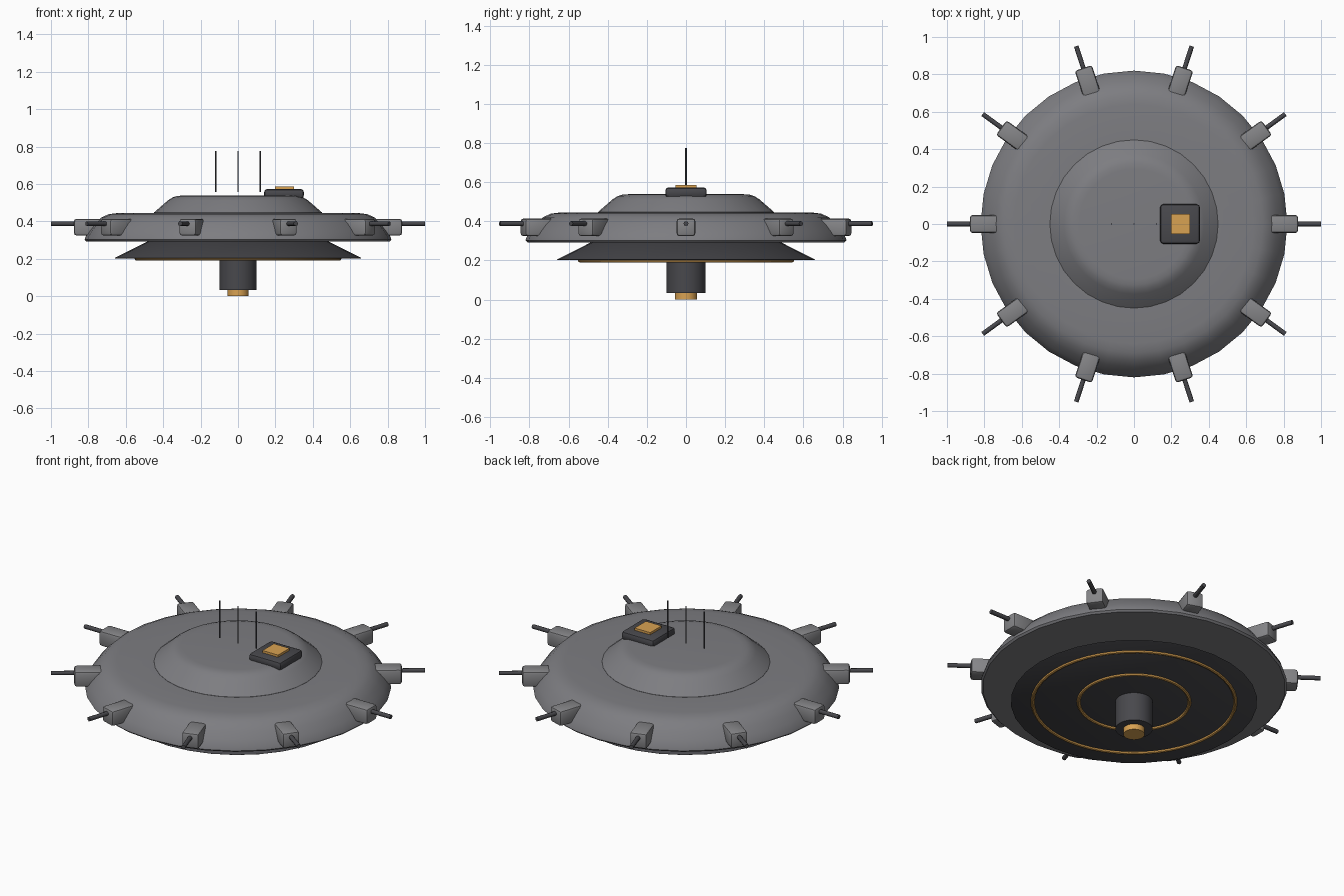
import bpy, bmesh, math
from mathutils import Matrix

if "Cube" in bpy.data.objects:
    bpy.data.objects.remove(bpy.data.objects["Cube"])


def material(name, rgb):
    m = bpy.data.materials.new(name)
    m.diffuse_color = (*rgb, 1)
    m.use_nodes = True
    m.node_tree.nodes["Principled BSDF"].inputs["Base Color"].default_value = m.diffuse_color
    return m


HULL = material("hull grey", (0.205, 0.205, 0.22))
TURRET = material("turret grey", (0.235, 0.235, 0.245))
DARK = material("dark metal", (0.065, 0.065, 0.073))
GOLD = material("gold", (0.69, 0.36, 0.085))


def finish(name, bm, mat, angle=35):
    bmesh.ops.recalc_face_normals(bm, faces=bm.faces[:])
    me = bpy.data.meshes.new(name)
    bm.to_mesh(me)
    bm.free()
    me.materials.append(mat)
    ob = bpy.data.objects.new(name, me)
    bpy.context.collection.objects.link(ob)
    bpy.ops.object.select_all(action='DESELECT')
    ob.select_set(True)
    bpy.context.view_layer.objects.active = ob
    bpy.ops.object.shade_smooth_by_angle(angle=math.radians(angle))
    return ob


def lathe(name, profile, mat, sides=32, closed=False, location=(0, 0, 0)):
    """Revolve (radius, z) points around z; open ends are capped."""
    bm = bmesh.new()
    rings = []
    for r, z in profile:
        rings.append([bm.verts.new((location[0] + r * math.cos(math.tau * i / sides),
                                    location[1] + r * math.sin(math.tau * i / sides),
                                    location[2] + z)) for i in range(sides)])
    pairs = list(zip(rings, rings[1:]))
    if closed:
        pairs.append((rings[-1], rings[0]))
    for a, b in pairs:
        for i in range(sides):
            j = (i + 1) % sides
            bm.faces.new((a[i], a[j], b[j], b[i]))
    if not closed:
        bm.faces.new(rings[0])
        bm.faces.new(rings[-1])
    return finish(name, bm, mat)


def box(name, size, location, mat, bevel=0.0, turn=0.0):
    """Box with rounded edges, turned about the world z axis."""
    bm = bmesh.new()
    bmesh.ops.create_cube(bm, size=1, matrix=Matrix.Translation(location) @ Matrix.Diagonal((*size, 1)))
    if bevel:
        bmesh.ops.bevel(bm, geom=bm.edges[:], offset=bevel, segments=2, profile=0.5, affect='EDGES')
    bm.transform(Matrix.Rotation(turn, 4, 'Z'))
    return finish(name, bm, mat)


# Saucer hull and raised dome
lathe("hull", [(0.81, 0.292), (0.82, 0.302), (0.815, 0.318), (0.795, 0.35), (0.765, 0.388),
               (0.73, 0.421), (0.69, 0.439), (0.64, 0.445), (0.45, 0.446)], HULL)
lathe("dome", [(0.45, 0.44), (0.45, 0.447), (0.375, 0.512), (0.35, 0.528),
               (0.325, 0.536), (0.295, 0.538)], HULL)

# Flared lower skirt, its glowing rings and the central column
lathe("lower_skirt", [(0.47, 0.30), (0.66, 0.204), (0.655, 0.201)], DARK)
for name, radius in (("outer_ring", 0.543), ("inner_ring", 0.297)):
    lathe(name, [(radius + 0.01 * math.cos(math.tau * k / 8),
                  0.2 + 0.01 * math.sin(math.tau * k / 8)) for k in range(8)],
          GOLD, sides=48, closed=True)
lathe("column", [(0.1, 0.21), (0.1, 0.033)], DARK)
lathe("column_tip", [(0.057, 0.05), (0.057, 0.0)], GOLD)

# Ten gun turrets around the rim
for i in range(10):
    turn = math.tau * i / 10
    box(f"turret_{i}", (0.16, 0.096, 0.09), (0.797, 0, 0.369), TURRET, 0.014, turn)
    bm = bmesh.new()
    bmesh.ops.create_cone(bm, cap_ends=True, segments=8, radius1=0.0125, radius2=0.0125, depth=0.16,
                          matrix=Matrix.Rotation(turn, 4, 'Z') @ Matrix.Translation((0.92, 0, 0.388))
                          @ Matrix.Rotation(math.pi / 2, 4, 'Y'))
    finish(f"barrel_{i}", bm, DARK, 50)

# Roof hatch with its gold panel
box("hatch", (0.212, 0.212, 0.05), (0.246, 0, 0.548), DARK, 0.016)
box("hatch_panel", (0.102, 0.106, 0.02), (0.248, 0, 0.576), GOLD)

# Antennas
for i, x in enumerate((-0.12, 0, 0.12)):
    lathe(f"antenna_{i}", [(0.004, 0.557), (0.004, 0.775)], DARK, sides=8, location=(x, 0, 0))
